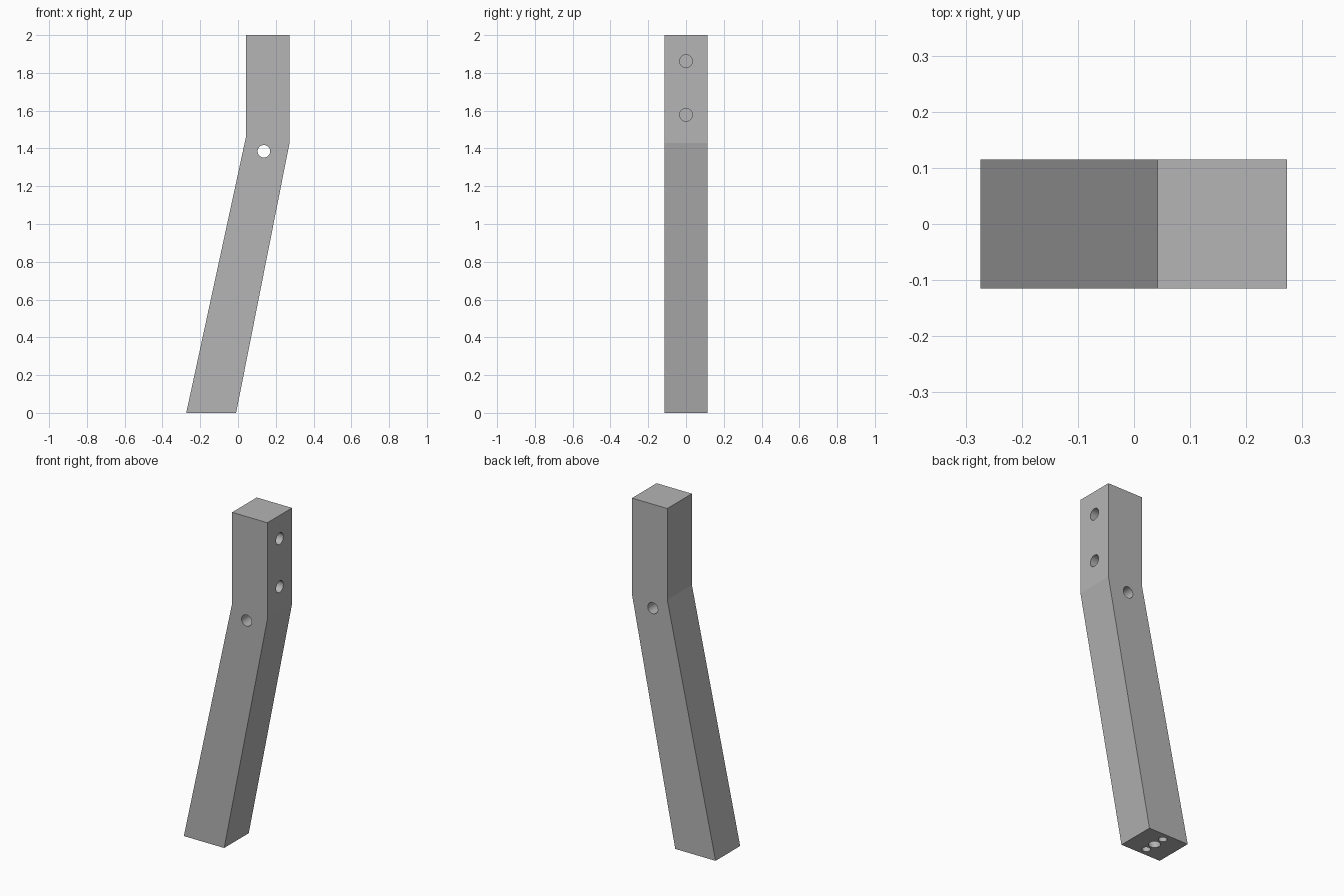
import bpy, bmesh, math
from mathutils import Vector

cube = bpy.data.objects.get("Cube")
if cube:
    bpy.data.objects.remove(cube, do_unlink=True)

HALF_DEPTH = 0.115

grey = bpy.data.materials.new("plain grey")
grey.use_nodes = True
colour = (0.46, 0.46, 0.46, 1)
grey.diffuse_color = colour
grey.node_tree.nodes["Principled BSDF"].inputs["Base Color"].default_value = colour


def add_object(name, bm):
    bmesh.ops.recalc_face_normals(bm, faces=bm.faces)
    mesh = bpy.data.meshes.new(name)
    bm.to_mesh(mesh)
    bm.free()
    mesh.materials.append(grey)
    obj = bpy.data.objects.new(name, mesh)
    bpy.context.collection.objects.link(obj)
    return obj


def extruded_profile(name, points):
    """Extrude an x-z outline across the full depth."""
    bm = bmesh.new()
    face = bm.faces.new([bm.verts.new((x, -HALF_DEPTH, z)) for x, z in points])
    extruded = bmesh.ops.extrude_face_region(bm, geom=[face])["geom"]
    verts = [v for v in extruded if isinstance(v, bmesh.types.BMVert)]
    bmesh.ops.translate(bm, verts=verts, vec=(0, 2 * HALF_DEPTH, 0))
    return add_object(name, bm)


def drill(target, mouth, direction, radius, depth):
    """Cut a round hole inward from the mouth, overshooting the surface."""
    direction = Vector(direction).normalized()
    over = 0.05
    bm = bmesh.new()
    bmesh.ops.create_cone(bm, cap_ends=True, segments=48, radius1=radius,
                          radius2=radius, depth=depth + over)
    cutter = add_object("hole_cutter", bm)
    cutter.rotation_mode = "QUATERNION"
    cutter.rotation_quaternion = direction.to_track_quat("Z", "Y")
    cutter.location = Vector(mouth) + direction * (depth - over) / 2
    cutter.hide_render = True
    mod = target.modifiers.new("hole", "BOOLEAN")
    mod.operation = "DIFFERENCE"
    mod.solver = "EXACT"
    mod.object = cutter
    bpy.ops.object.modifier_apply(modifier=mod.name)
    bpy.data.objects.remove(cutter, do_unlink=True)


# Bent leg: upright top, slanted lower part
leg = extruded_profile("bent_leg", [
    (-0.274, 0), (-0.01, 0), (0.273, 1.43),
    (0.273, 2), (0.042, 2), (0.042, 1.46)])
bpy.ops.object.select_all(action="DESELECT")
leg.select_set(True)
bpy.context.view_layer.objects.active = leg

# Through hole below the bend
drill(leg, (0.137, -HALF_DEPTH, 1.385), (0, 1, 0), 0.033, 0.3)

# Blind holes in the upright side face
for z in (1.578, 1.862):
    drill(leg, (0.273, 0, z), (-1, 0, 0), 0.034, 0.14)

# Foot: central hole between two narrower dowel holes, along the slant
slant = (0.208, 0, 1)
drill(leg, (-0.142, 0, 0), slant, 0.032, 0.2)
for side in (-1, 1):
    drill(leg, (-0.142, side * 0.068, 0), slant, 0.023, 0.14)

# Smooth hole walls, keep the bend crisp
bpy.ops.object.shade_smooth_by_angle(angle=math.radians(9))
